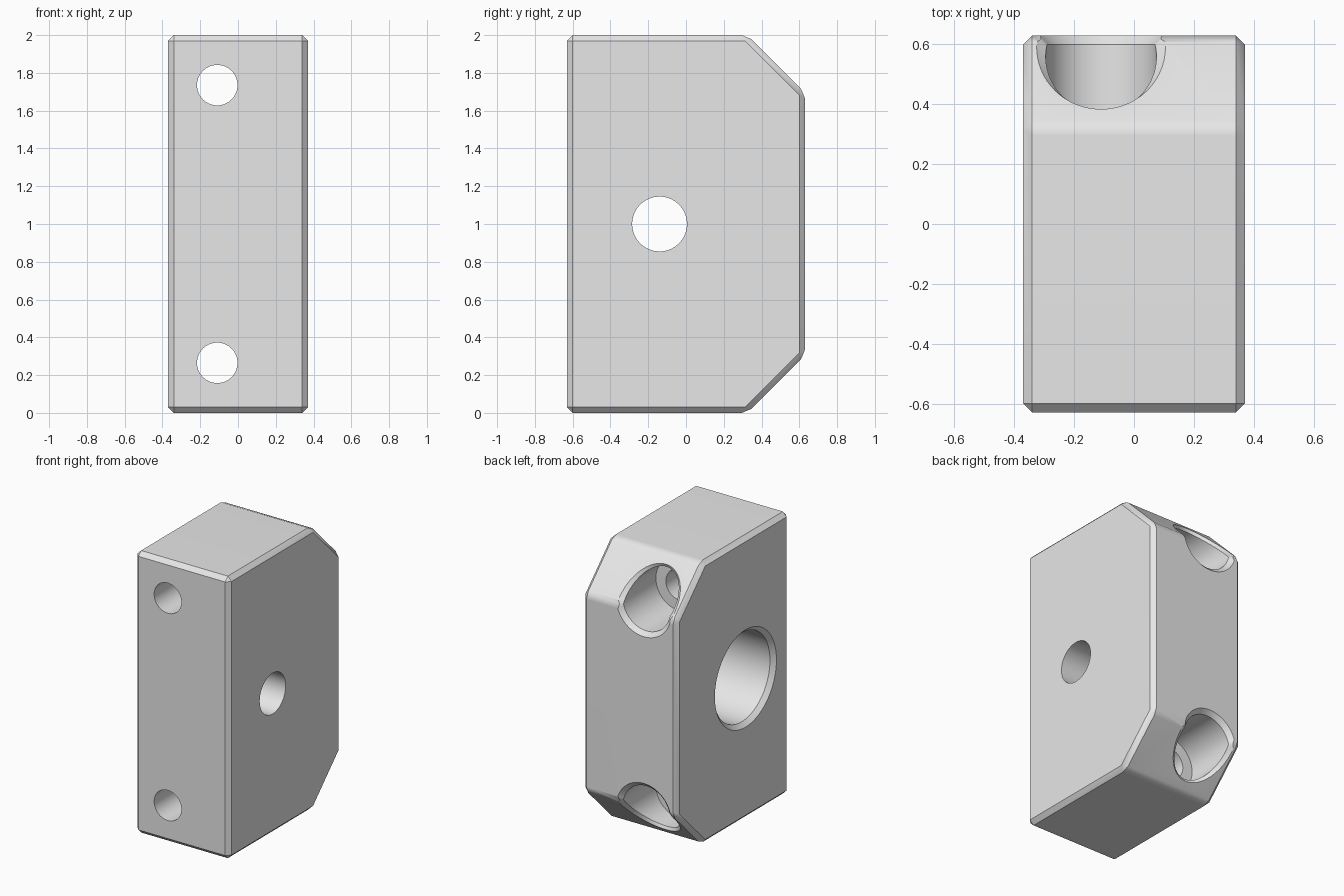
import bpy, bmesh
from math import sin, cos, pi, radians
from mathutils import Vector

cube = bpy.data.objects.get("Cube")
if cube:
    bpy.data.objects.remove(cube, do_unlink=True)

HALF_X, HALF_Y, HEIGHT = 0.37, 0.63, 2.0
CORNER = 0.305      # size of the two rear corner cuts
BEVEL = 0.03
SEGMENTS = 96

grey = bpy.data.materials.new("plain_grey")
grey.use_nodes = True
grey.diffuse_color = (0.8, 0.8, 0.8, 1)
grey.node_tree.nodes["Principled BSDF"].inputs["Base Color"].default_value = (0.8, 0.8, 0.8, 1)


def make_object(name, bm):
    bmesh.ops.recalc_face_normals(bm, faces=bm.faces)
    mesh = bpy.data.meshes.new(name)
    bm.to_mesh(mesh)
    bm.free()
    mesh.materials.append(grey)
    obj = bpy.data.objects.new(name, mesh)
    bpy.context.collection.objects.link(obj)
    return obj


def loft(name, rings):
    """Closed solid through a list of point rings, capped at both ends."""
    bm = bmesh.new()
    loops = [[bm.verts.new(p) for p in ring] for ring in rings]
    for a, b in zip(loops, loops[1:]):
        for i in range(len(a)):
            j = (i + 1) % len(a)
            bm.faces.new((a[i], a[j], b[j], b[i]))
    bm.faces.new(loops[0])
    bm.faces.new(loops[-1])
    return make_object(name, bm)


ANGLES = [2 * pi * (i + 0.5) / SEGMENTS for i in range(SEGMENTS)]

# Block: side profile with cut rear corners, extruded and bevelled
profile = [(-HALF_Y, 0), (HALF_Y - CORNER, 0), (HALF_Y, CORNER),
           (HALF_Y, HEIGHT - CORNER), (HALF_Y - CORNER, HEIGHT), (-HALF_Y, HEIGHT)]
block = loft("mounting_block", [[(x, y, z) for y, z in profile] for x in (-HALF_X, HALF_X)])
bm = bmesh.new()
bm.from_mesh(block.data)
bmesh.ops.bevel(bm, geom=bm.edges[:], offset=BEVEL, offset_type='OFFSET',
                segments=1, profile=0.5, affect='EDGES')
bmesh.ops.recalc_face_normals(bm, faces=bm.faces)
bm.to_mesh(block.data)
bm.free()

# Bolt holes: straight from the front, counterbored and chamfered at the rear
BOLT_X, BOLT_Z, BOLT_R, HEAD_R, SEAT_Y = -0.11, 1.735, 0.107, 0.185, 0.23


def bolt_ring(radius, y):
    return [Vector((BOLT_X + radius * cos(t), y, BOLT_Z + radius * sin(t))) for t in ANGLES]


def onto_surface(ring, inset):
    limit = HALF_Y + HEIGHT - CORNER
    for p in ring:
        p.y = min(HALF_Y, limit - p.z) - inset
    return ring


wall = onto_surface(bolt_ring(HEAD_R, 0), BEVEL)
rim = [Vector((BOLT_X + r * cos(t), 0, BOLT_Z + r * sin(t)))
       for t in ANGLES for r in [HEAD_R + BEVEL - 0.009 * max(0, sin(t)) ** 2]]
onto_surface(rim, 0)
rim = [b + (b - a) * 0.1 for a, b in zip(wall, rim)]
outside = [Vector((p.x, 0.9, p.z)) for p in rim]
upper = [bolt_ring(BOLT_R, -0.9), bolt_ring(BOLT_R, SEAT_Y),
         bolt_ring(HEAD_R, SEAT_Y), wall, rim, outside]
lower = [[Vector((p.x, p.y, HEIGHT - p.z)) for p in ring] for ring in upper]

# Cross bore: wide chamfered bore from one side, small hole out of the other
BORE_Y, BORE_R, PIN_R, BORE_END = -0.14, 0.315, 0.145, 0.13
cross_profile = [(0.6, PIN_R), (BORE_END, PIN_R), (BORE_END, BORE_R),
                 (-HALF_X + BEVEL, BORE_R), (-HALF_X - BEVEL, BORE_R + 2 * BEVEL)]
cross = [[(x, BORE_Y + r * cos(t), HEIGHT / 2 + r * sin(t)) for t in ANGLES]
         for x, r in cross_profile]

# Cut the holes
bpy.ops.object.select_all(action='DESELECT')
block.select_set(True)
bpy.context.view_layer.objects.active = block
for name, rings in (("upper_bolt_cutter", upper), ("lower_bolt_cutter", lower),
                    ("cross_bore_cutter", cross)):
    cutter = loft(name, rings)
    cutter.hide_render = True
    mod = block.modifiers.new(name, 'BOOLEAN')
    mod.operation = 'DIFFERENCE'
    mod.solver = 'EXACT'
    mod.object = cutter
    bpy.ops.object.modifier_apply(modifier=mod.name)
    bpy.data.objects.remove(cutter, do_unlink=True)

# Smooth bores and soft rear corners, crisp bevels elsewhere
bpy.ops.object.shade_smooth_by_angle(angle=radians(30))
normals = block.modifiers.new("even_normals", 'WEIGHTED_NORMAL')
normals.keep_sharp = True
